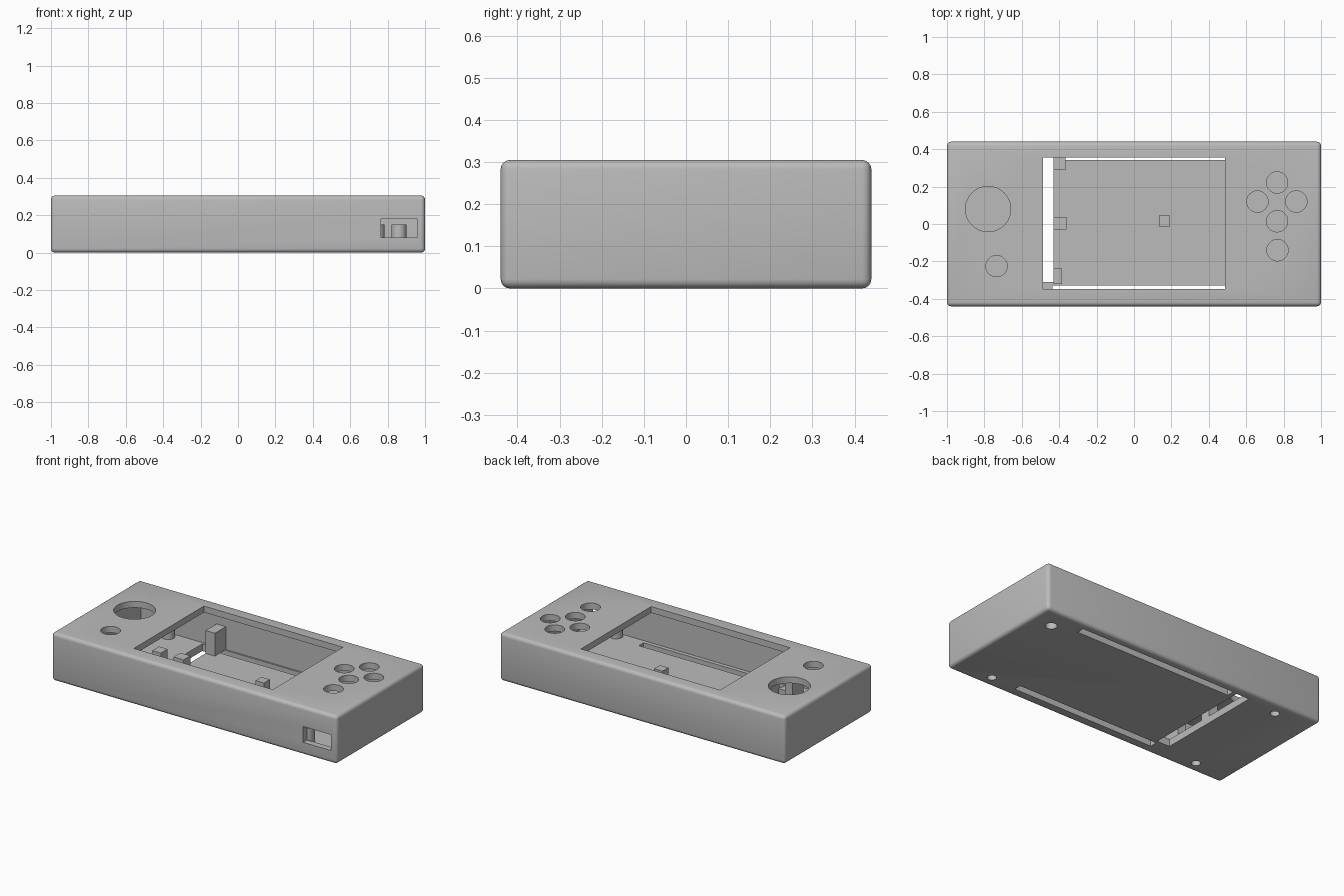
import bpy, bmesh, math

if "Cube" in bpy.data.objects:
    bpy.data.objects.remove(bpy.data.objects["Cube"])

grey = bpy.data.materials.new("light_grey_plastic")
grey.diffuse_color = (0.5, 0.5, 0.5, 1)
grey.use_nodes = True
grey.node_tree.nodes["Principled BSDF"].inputs["Base Color"].default_value = grey.diffuse_color

FLOOR = 0.045   # inner floor height
TOP = 0.305     # outer height


def finish(name, bm):
    mesh = bpy.data.meshes.new(name)
    bm.to_mesh(mesh)
    bm.free()
    ob = bpy.data.objects.new(name, mesh)
    bpy.context.collection.objects.link(ob)
    mesh.materials.append(grey)
    return ob


def box(name, x0, x1, y0, y1, z0, z1, bevel=0):
    bm = bmesh.new()
    bmesh.ops.create_cube(bm, size=1)
    for v in bm.verts:
        v.co = ((x0 + x1) / 2 + v.co.x * (x1 - x0),
                (y0 + y1) / 2 + v.co.y * (y1 - y0),
                (z0 + z1) / 2 + v.co.z * (z1 - z0))
    if bevel:
        bmesh.ops.bevel(bm, geom=bm.edges[:], offset=bevel, segments=4,
                        profile=0.5, affect='EDGES')
    return finish(name, bm)


def cylinder(name, x, y, r, z0, z1, sides=48):
    bm = bmesh.new()
    bmesh.ops.create_cone(bm, cap_ends=True, segments=sides,
                          radius1=r, radius2=r, depth=z1 - z0)
    bmesh.ops.translate(bm, verts=bm.verts[:], vec=(x, y, (z0 + z1) / 2))
    return finish(name, bm)


def activate(ob):
    bpy.ops.object.select_all(action='DESELECT')
    ob.select_set(True)
    bpy.context.view_layer.objects.active = ob


def cut(target, cutter):
    cutter.hide_render = True
    mod = target.modifiers.new("cut", 'BOOLEAN')
    mod.operation = 'DIFFERENCE'
    mod.solver = 'EXACT'
    mod.object = cutter
    activate(target)
    bpy.ops.object.modifier_apply(modifier=mod.name)
    bpy.data.objects.remove(cutter)


def smooth(ob):
    activate(ob)
    bpy.ops.object.shade_smooth_by_angle(angle=math.radians(30))


# Hollow rounded case
case = box("case_shell", -1, 1, -0.44, 0.44, 0, TOP, bevel=0.022)
cut(case, box("cavity", -0.96, 0.96, -0.40, 0.40, FLOOR, TOP - 0.04))

# Screen window, side port and floor slots
for dims in [(-0.487, 0.487, -0.347, 0.355, 0.2, 0.4),
             (0.765, 0.96, -0.5, -0.38, 0.08, 0.18),
             (-0.52, -0.43, -0.31, 0.385, -0.1, 0.1),
             (-0.40, 0.70, 0.342, 0.39, -0.1, 0.1),
             (-0.437, 0.56, -0.375, -0.328, -0.1, 0.1)]:
    cut(case, box("opening", *dims))

# Thumbstick and button holes
for x, y, r in [(-0.78, 0.08, 0.121), (-0.735, -0.225, 0.057),
                (0.765, 0.222, 0.057), (0.66, 0.12, 0.057),
                (0.868, 0.12, 0.057), (0.765, 0.015, 0.057),
                (0.767, -0.14, 0.057)]:
    cut(case, cylinder("button_hole", x, y, r, 0.2, 0.4))

# Screw posts with blind holes entering from below
for i, (x, y, hole) in enumerate([(0.86, 0.30, 0.034), (0.742, -0.36, 0.027),
                                  (-0.737, 0.353, 0.027), (-0.756, -0.36, 0.027)]):
    post = cylinder(f"screw_post_{i + 1}", x, y, 0.04, FLOOR, 0.15, 32)
    for ob in (case, post):
        cut(ob, cylinder("screw_hole", x, y, hole, -0.1, 0.135, 32))
    smooth(post)
smooth(case)

# Board support blocks standing on the floor
for name, dims in {
        "corner_support": (-0.43, -0.365, 0.29, 0.40, 0.19),
        "clip_inner": (-0.43, -0.36, -0.03, 0.038, 0.145),
        "clip_outer": (-0.58, -0.52, -0.03, 0.038, 0.145),
        "front_support_inner": (-0.43, -0.385, -0.322, -0.237, 0.15),
        "front_support_outer": (-0.58, -0.525, -0.35, -0.24, 0.15),
        "board_rest": (0.133, 0.192, -0.014, 0.045, 0.14)}.items():
    x0, x1, y0, y1, z1 = dims
    box(name, x0, x1, y0, y1, FLOOR, z1)
